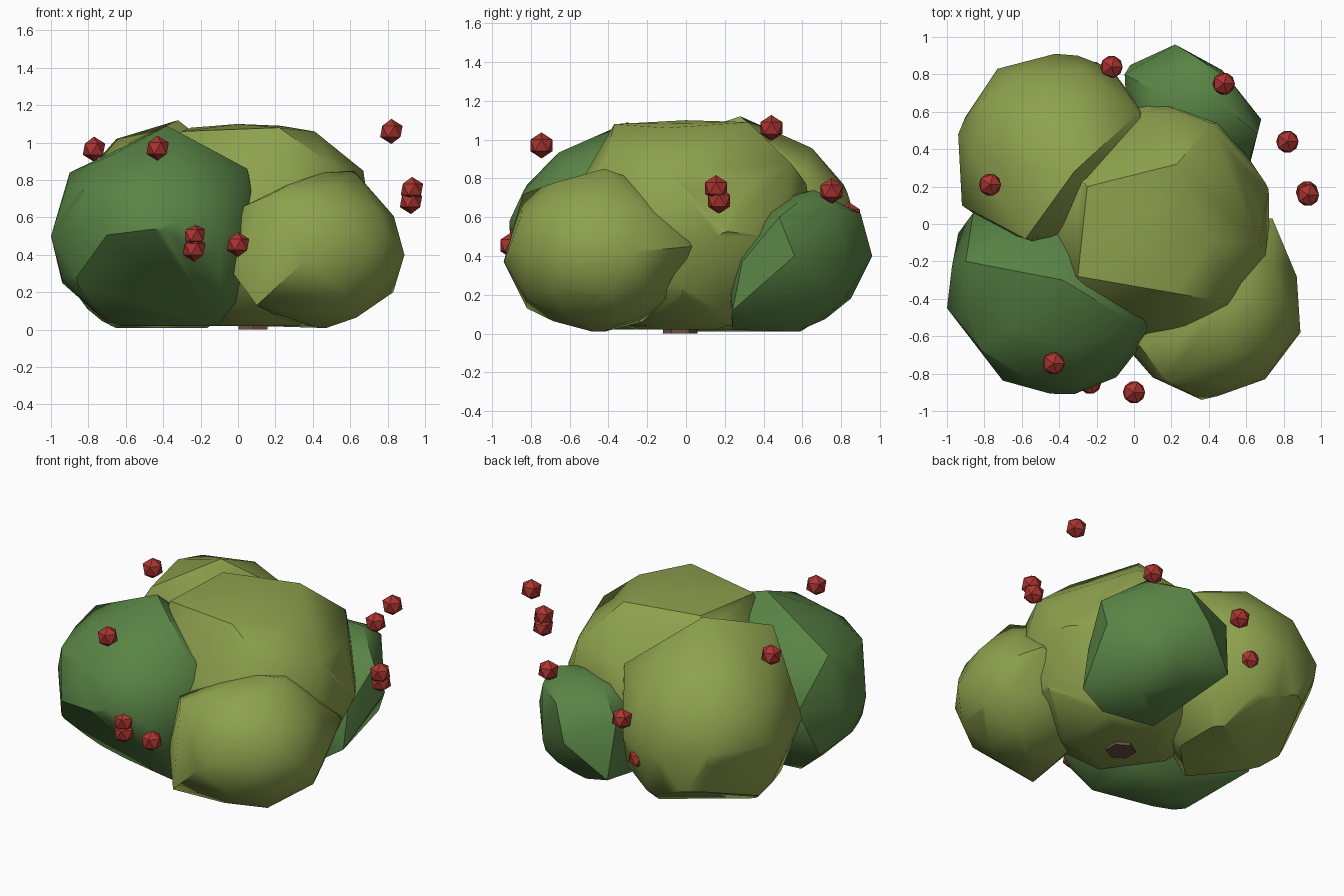
import bpy
import bmesh
from mathutils import Vector

cube = bpy.data.objects.get("Cube")
if cube:
    bpy.data.objects.remove(cube, do_unlink=True)


def make_material(name, rgb):
    mat = bpy.data.materials.new(name)
    mat.use_nodes = True
    colour = (*rgb, 1)
    mat.diffuse_color = colour
    mat.node_tree.nodes["Principled BSDF"].inputs["Base Color"].default_value = colour
    return mat


light_leaf = make_material("light_leaf_green", (0.27, 0.36, 0.075))
dark_leaf = make_material("dark_leaf_green", (0.1, 0.23, 0.06))
berry_red = make_material("berry_red", (0.4, 0.035, 0.03))
bark_brown = make_material("bark_brown", (0.15, 0.08, 0.055))


def add_object(name, bm, material, location=(0, 0, 0)):
    bmesh.ops.recalc_face_normals(bm, faces=bm.faces[:])
    mesh = bpy.data.meshes.new(name)
    bm.to_mesh(mesh)
    bm.free()
    mesh.materials.append(material)
    obj = bpy.data.objects.new(name, mesh)
    obj.location = location
    bpy.context.collection.objects.link(obj)
    return obj


def rounded_points(centre, radii, floor, cuts):
    """Points of an ellipsoid, trimmed flat at the floor and at each cut plane."""
    centre = Vector(centre)
    bm = bmesh.new()
    bmesh.ops.create_icosphere(bm, subdivisions=2, radius=1.02)
    bmesh.ops.scale(bm, vec=radii, verts=bm.verts[:])
    for normal, distance in [((0, 0, -1), centre.z - floor)] + cuts:
        normal = Vector(normal).normalized()
        bmesh.ops.bisect_plane(
            bm, geom=bm.verts[:] + bm.edges[:] + bm.faces[:],
            plane_co=normal * distance, plane_no=normal, clear_outer=True)
    points = [v.co + centre for v in bm.verts]
    bm.free()
    return points


def leaf_clump(name, material, centre, radii, floor, corners, cuts=[]):
    """Rounded clump of leaves stretched over a few protruding corners."""
    bm = bmesh.new()
    for point in rounded_points(centre, radii, floor, cuts) + corners:
        bm.verts.new(point)
    bmesh.ops.convex_hull(bm, input=bm.verts[:])
    loose = [v for v in bm.verts if not v.link_faces]
    bmesh.ops.delete(bm, geom=loose, context="VERTS")
    obj = add_object(name, bm, material)
    bpy.ops.object.select_all(action="DESELECT")
    obj.select_set(True)
    bpy.context.view_layer.objects.active = obj
    bpy.ops.object.shade_smooth_by_angle(angle=0.65)


# Leaf clumps
leaf_clump("centre_foliage", light_leaf, (0.1, 0, 0.5), (0.64, 0.65, 0.53), 0.02, [
    (-0.3, -0.28, 1.06), (-0.25, 0.2, 1.08), (0.22, -0.37, 1.08), (0.23, 0.32, 1.09),
    (0.41, -0.1, 1.06), (0.67, -0.1, 0.85), (0.5, -0.42, 0.88), (0.41, 0.54, 0.88),
    (0.21, 0.62, 0.77), (0.05, 0.6, 0.8), (-0.3, 0.26, 1.0), (0, 0, 1.1)],
    cuts=[((0.75, 0.45, -0.48), 0.54)])

leaf_clump("front_right_foliage", dark_leaf, (-0.43, -0.39, 0.5), (0.56, 0.52, 0.5), 0.02, [
    (-0.38, -0.3, 1.09), (-0.9, -0.2, 0.84), (-1, -0.45, 0.5), (-0.86, 0.06, 0.55),
    (-0.75, -0.76, 0.6), (-0.32, -0.91, 0.58), (0.05, -0.56, 0.86),
    (-0.94, -0.05, 0.25), (-0.68, -0.23, 0.02), (-0.11, -0.52, 0.02)],
    cuts=[((-0.12, -0.74, -0.66), 0.36), ((-0.82, -0.58, 0), 0.48)])

leaf_clump("back_right_foliage", light_leaf, (-0.42, 0.39, 0.47), (0.52, 0.51, 0.56), 0.01, [
    (-0.32, 0.28, 1.12), (-0.65, 0.3, 1.02), (-0.92, 0.1, 0.55), (-0.73, 0.83, 0.52),
    (-0.94, 0.48, 0.53), (-0.3, 0.9, 0.5), (-0.12, 0.83, 0.5), (-0.58, -0.08, 1.0),
    (0.03, 0.6, 0.84), (-0.42, -0.02, 0.01)],
    cuts=[((-0.29, 0.41, -0.87), 0.42), ((-0.8, 0.44, -0.39), 0.45)])

leaf_clump("front_left_foliage", light_leaf, (0.45, -0.45, 0.42), (0.42, 0.46, 0.41), 0.01, [
    (0.17, -0.84, 0.72), (0.36, -0.94, 0.37), (0.8, -0.68, 0.52), (0.45, -0.44, 0.83),
    (0.1, -0.82, 0.13), (0.03, -0.65, 0.66), (0.89, -0.58, 0.4), (0.87, -0.28, 0.42),
    (0.74, 0.03, 0.45), (0.62, -0.42, 0.85), (0.83, -0.4, 0.2), (-0.04, -0.66, 0.32)])

leaf_clump("back_left_foliage", dark_leaf, (0.28, 0.55, 0.37), (0.32, 0.33, 0.34), 0.01, [
    (0.6, 0.24, 0.12), (0.66, 0.48, 0.6), (0.53, 0.71, 0.18), (0.43, 0.57, 0.01),
    (0.32, 0.9, 0.62), (0.22, 0.96, 0.4), (-0.02, 0.85, 0.18), (0.68, 0.56, 0.4),
    (0.1, 0.3, 0.02), (0.45, 0.66, 0.74), (-0.05, 0.8, 0.55), (0.5, 0.78, 0.65),
    (0.5, 0.78, 0.28), (0.6, 0.29, 0.37), (0.45, 0.24, 0.02), (0.1, 0.72, 0.71)])

# Short stem under the leaves
stem = bmesh.new()
bmesh.ops.create_cone(stem, cap_ends=True, segments=6, radius1=0.09, radius2=0.07, depth=0.4)
add_object("stem", stem, bark_brown, (0.08, -0.03, 0.2))

# Berries
berry_spots = [
    (-0.77, 0.21, 0.965), (-0.43, -0.745, 0.97), (-0.235, -0.85, 0.505),
    (-0.235, -0.85, 0.43), (0, -0.9, 0.455), (0.82, 0.44, 1.06),
    (0.93, 0.155, 0.75), (0.925, 0.17, 0.685), (0.48, 0.75, 0.735),
    (-0.12, 0.84, 0.61), (-0.22, 0.81, 0.37),
]
for number, spot in enumerate(berry_spots, 1):
    berry = bmesh.new()
    bmesh.ops.create_icosphere(berry, subdivisions=1, radius=0.067)
    add_object(f"berry_{number}", berry, berry_red, spot)
